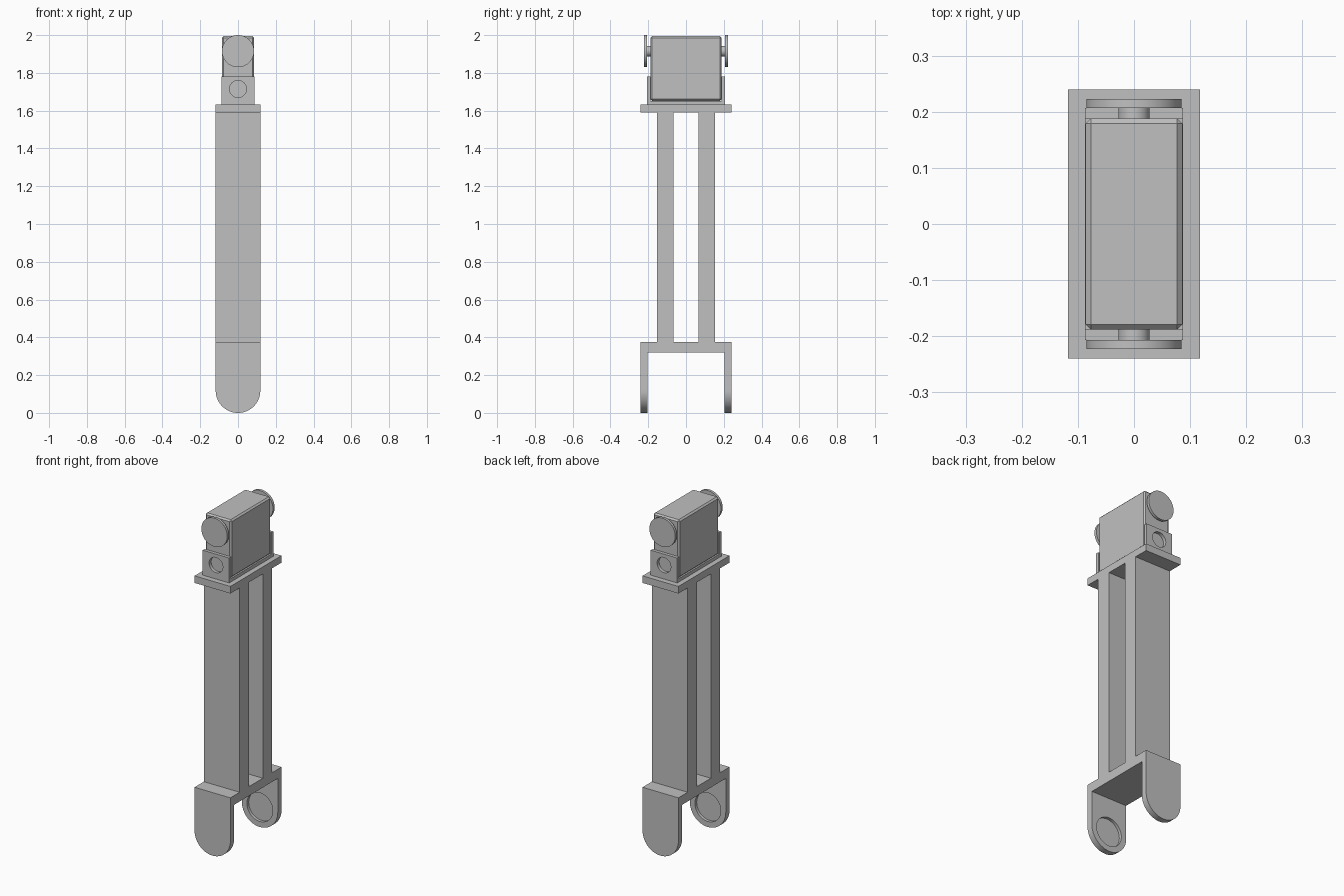
import bpy, bmesh, math
from mathutils import Vector, Matrix

if "Cube" in bpy.data.objects:
    bpy.data.objects.remove(bpy.data.objects["Cube"], do_unlink=True)

grey = bpy.data.materials.new("light grey")
grey.use_nodes = True
COLOUR = (0.53, 0.53, 0.53, 1)
grey.diffuse_color = COLOUR
grey.node_tree.nodes["Principled BSDF"].inputs["Base Color"].default_value = COLOUR


def finish(name, bm):
    bmesh.ops.recalc_face_normals(bm, faces=bm.faces[:])
    mesh = bpy.data.meshes.new(name)
    bm.to_mesh(mesh)
    bm.free()
    mesh.materials.append(grey)
    ob = bpy.data.objects.new(name, mesh)
    bpy.context.collection.objects.link(ob)
    return ob


def select(ob):
    bpy.ops.object.select_all(action="DESELECT")
    ob.select_set(True)
    bpy.context.view_layer.objects.active = ob


def extrude(name, points, direction):
    """Close a flat outline and extrude it along a vector."""
    bm = bmesh.new()
    face = bm.faces.new([bm.verts.new(p) for p in points])
    new = bmesh.ops.extrude_face_region(bm, geom=[face])["geom"]
    verts = [v for v in new if isinstance(v, bmesh.types.BMVert)]
    bmesh.ops.translate(bm, verts=verts, vec=direction)
    return finish(name, bm)


def box(name, low, high):
    bm = bmesh.new()
    low, high = Vector(low), Vector(high)
    size = Matrix.Diagonal((high - low).to_4d())
    bmesh.ops.create_cube(bm, size=1, matrix=Matrix.Translation((low + high) / 2) @ size)
    return finish(name, bm)


def disc(name, radius, y0, y1, z):
    """Cylinder lying along y."""
    bm = bmesh.new()
    place = Matrix.Translation((0, (y0 + y1) / 2, z)) @ Matrix.Rotation(math.pi / 2, 4, "X")
    bmesh.ops.create_cone(bm, cap_ends=True, segments=64, radius1=radius,
                          radius2=radius, depth=abs(y1 - y0), matrix=place)
    return finish(name, bm)


def cut(ob, cutter, operation="DIFFERENCE"):
    mod = ob.modifiers.new("cut", "BOOLEAN")
    mod.operation, mod.solver, mod.object = operation, "EXACT", cutter
    select(ob)
    bpy.ops.object.modifier_apply(modifier=mod.name)
    bpy.data.objects.remove(cutter, do_unlink=True)


def smooth(ob):
    select(ob)
    bpy.ops.object.shade_smooth_by_angle(angle=math.radians(30))


HALF_W = 0.118      # half width of the arm, and radius of the fork ends
HORN_Z = 1.915
HORN_R = 0.085

# Arm frame: fork, twin posts and top plate from one side profile
half = [(0.205, 0.32), (0.205, -0.1), (0.24, -0.1), (0.24, 0.375), (0.153, 0.375),
        (0.153, 1.59), (0.24, 1.59), (0.24, 1.632)]
outline = half + [(-y, z) for y, z in reversed(half)]
frame = extrude("arm_frame", [(-0.2, y, z) for y, z in outline], (0.4, 0, 0))
cut(frame, box("window_cutter", (-1, -0.065, 0.375), (1, 0.065, 1.59)))

# Round the fork ends with a capsule-shaped trim
arc = [math.pi + math.pi * i / 48 for i in range(49)]
capsule = [(HALF_W * math.cos(a), -0.5, HALF_W + HALF_W * math.sin(a)) for a in arc]
capsule += [(HALF_W, -0.5, 3), (-HALF_W, -0.5, 3)]
cut(frame, extrude("trim_cutter", capsule, (0, 1, 0)), "INTERSECT")

# Shallow horn seats inside the fork
for s in (-1, 1):
    cut(frame, disc("seat_cutter", HORN_R, s * 0.15, s * 0.222, HALF_W))
smooth(frame)

# Motor cradle: U bracket with a round hole in each end wall
u_half = [(0.207, 1.632), (0.207, 1.78), (0.188, 1.78), (0.188, 1.652)]
u_shape = u_half + [(-y, z) for y, z in reversed(u_half)]
cradle = extrude("motor_cradle", [(-0.087, y, z) for y, z in u_shape], (0.174, 0, 0))
for s in (-1, 1):
    cut(cradle, disc("hole_cutter", 0.045, s * 0.15, s * 0.25, 1.715))
smooth(cradle)

# Motor housing with chamfered edges
motor = box("motor_housing", (-0.086, -0.188, 1.652), (0.086, 0.188, 1.995))
chamfer = motor.modifiers.new("chamfer", "BEVEL")
chamfer.width, chamfer.segments = 0.009, 1

# Shafts and round horns on both ends
for s, side in ((-1, "front"), (1, "back")):
    smooth(disc(side + "_shaft", 0.028, s * 0.18, s * 0.208, HORN_Z))
    smooth(disc(side + "_horn", HORN_R, s * 0.207, s * 0.223, HORN_Z))
